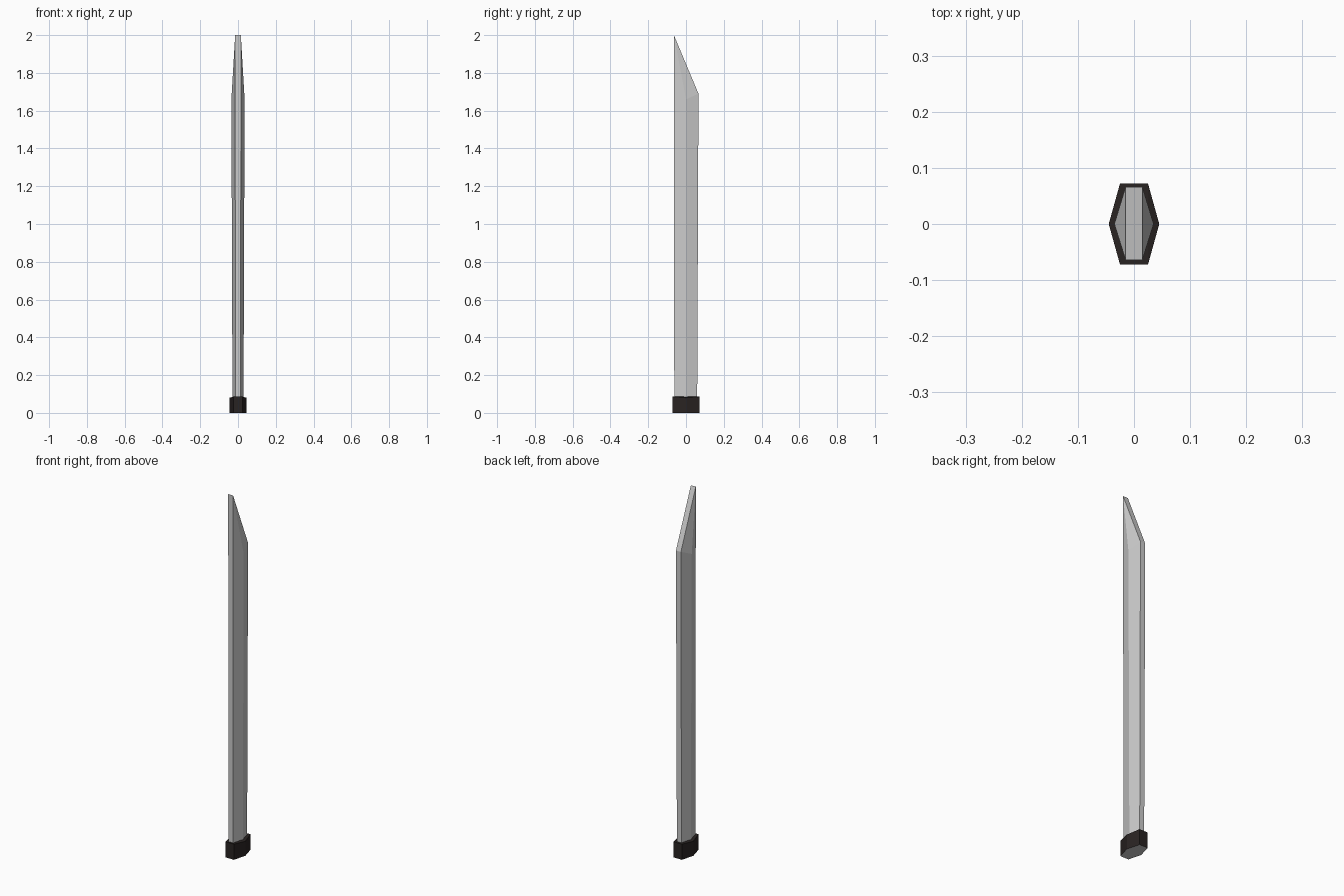
import bpy, bmesh

if "Cube" in bpy.data.objects:
    bpy.data.objects.remove(bpy.data.objects["Cube"])


def material(name, color):
    m = bpy.data.materials.new(name)
    m.diffuse_color = color
    m.use_nodes = True
    m.node_tree.nodes["Principled BSDF"].inputs["Base Color"].default_value = m.diffuse_color
    return m


def hex_ring(bm, half_end, half_mid, y0, y1, z_front, z_mid, z_back):
    # Six-sided section: narrow ends in y, ridges at y = 0
    pts = [(-half_end, y0, z_front), (half_end, y0, z_front), (half_mid, 0, z_mid),
           (half_end, y1, z_back), (-half_end, y1, z_back), (-half_mid, 0, z_mid)]
    return [bm.verts.new(p) for p in pts]


def hex_part(name, low, high, mats=()):
    bm = bmesh.new()
    a, b = hex_ring(bm, *low), hex_ring(bm, *high)
    bottom = bm.faces.new(a[::-1])
    for i in range(6):
        j = (i + 1) % 6
        bm.faces.new((a[i], a[j], b[j], b[i]))
    # Top strip with a sloping facet on each side
    bm.faces.new((b[0], b[1], b[3], b[4]))
    bm.faces.new((b[1], b[2], b[3]))
    bm.faces.new((b[4], b[5], b[0]))
    if len(mats) > 1:
        bottom.material_index = 1
    bmesh.ops.recalc_face_normals(bm, faces=bm.faces[:])
    me = bpy.data.meshes.new(name)
    bm.to_mesh(me)
    bm.free()
    for m in mats:
        me.materials.append(m)
    ob = bpy.data.objects.new(name, me)
    bpy.context.collection.objects.link(ob)
    return ob


# Blade, cut on a slant at the tip
hex_part("blade",
         (0.014, 0.029, -0.062, 0.059, 0.02, 0.02, 0.02),
         (0.015, 0.035, -0.064, 0.066, 2.0, 1.66, 1.69))

# Dark collar at the base with a grey underside
dark = material("dark_brown", (0.022, 0.017, 0.016, 1))
grey = material("underside_grey", (0.6, 0.6, 0.6, 1))
hex_part("collar",
         (0.025, 0.045, -0.072, 0.072, 0, 0, 0),
         (0.025, 0.045, -0.072, 0.072, 0.086, 0.08, 0.086), (dark, grey))
